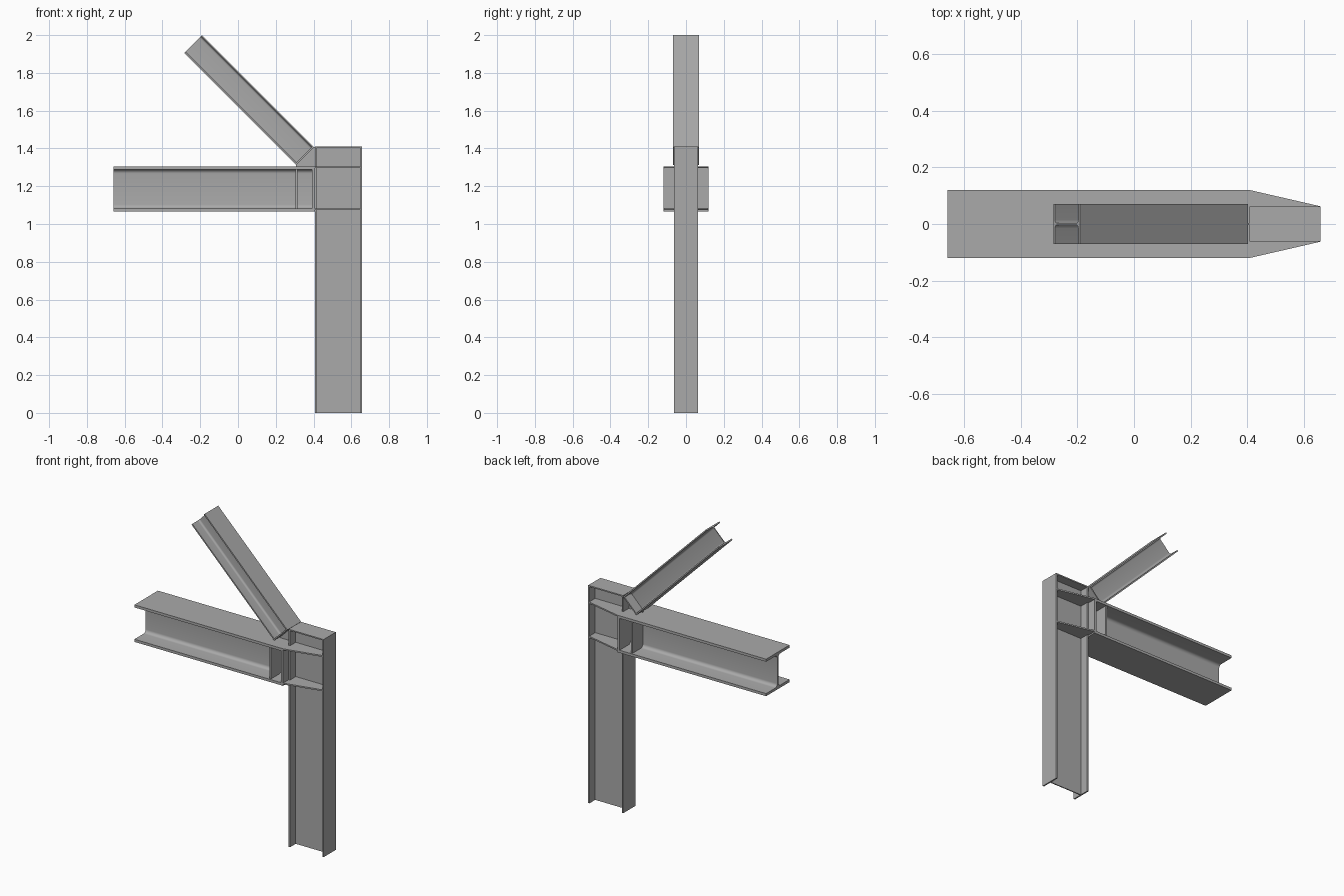
import bpy, bmesh, math
from mathutils import Matrix, Vector

if "Cube" in bpy.data.objects:
    bpy.data.objects.remove(bpy.data.objects["Cube"])

steel = bpy.data.materials.new("steel grey")
GREY = (0.4, 0.4, 0.4, 1)
steel.diffuse_color = GREY
steel.use_nodes = True
steel.node_tree.nodes["Principled BSDF"].inputs["Base Color"].default_value = GREY


def prism(name, outline, offset):
    """Extrude a closed outline of 3D points along an offset."""
    bm = bmesh.new()
    face = bm.faces.new([bm.verts.new(p) for p in outline])
    extruded = bmesh.ops.extrude_face_region(bm, geom=[face], use_keep_orig=True)
    top = [g for g in extruded["geom"] if isinstance(g, bmesh.types.BMVert)]
    bmesh.ops.translate(bm, verts=top, vec=Vector(offset))
    bmesh.ops.recalc_face_normals(bm, faces=bm.faces)
    mesh = bpy.data.meshes.new(name)
    bm.to_mesh(mesh)
    bm.free()
    mesh.materials.append(steel)
    obj = bpy.data.objects.new(name, mesh)
    bpy.context.collection.objects.link(obj)
    return obj


def box(name, x, y, z):
    """Plate given by its ranges along the three axes."""
    outline = [(x[0], y[0], z[0]), (x[1], y[0], z[0]), (x[1], y[1], z[0]), (x[0], y[1], z[0])]
    return prism(name, outline, (0, 0, z[1] - z[0]))


def i_section(name, start, axis, depth_dir, length, depth, width, flange, web, root=0):
    """Rolled I-section with optional root fillets, web in the plane y = 0."""
    w, d, t = width / 2, depth / 2, web / 2
    quarter = [(w, d), (w, d - flange)]
    if root:
        for i in range(7):
            a = math.pi / 2 * i / 6
            quarter.append((t + root * (1 - math.sin(a)), d - flange - root * (1 - math.cos(a))))
    else:
        quarter.append((t, d - flange))
    right = quarter + [(a, -b) for a, b in reversed(quarter)]
    profile = right + [(-a, b) for a, b in reversed(right)]
    axis, depth_dir = Vector(axis).normalized(), Vector(depth_dir).normalized()
    outline = [Vector(start) + Vector((0, a, 0)) + depth_dir * b for a, b in profile]
    obj = prism(name, outline, axis * length)
    if root:
        bpy.ops.object.select_all(action='DESELECT')
        obj.select_set(True)
        bpy.context.view_layer.objects.active = obj
        bpy.ops.object.shade_smooth_by_angle(angle=math.radians(30))
    return obj


# Main members
COL_L, COL_R, TOP = 0.407, 0.657, 1.41
i_section("column", ((COL_L + COL_R) / 2, 0, 0), (0, 0, 1), (1, 0, 0), TOP,
          COL_R - COL_L, 0.125, 0.009, 0.007)
i_section("beam", (-0.658, 0, 1.185), (1, 0, 0), (0, 0, 1), 1.05,
          0.24, 0.24, 0.017, 0.01, 0.021)
brace_end = Vector((0.355, 0, 1.36))
i_section("diagonal_brace", brace_end, (-1, 0, 1), (1, 0, 1), 0.838,
          0.133, 0.14, 0.0085, 0.0055, 0.012)

# Beam end plate and brace end plate
box("beam_end_plate", (0.392, COL_L), (-0.12, 0.12), (1.065, 1.305))
half = Vector((1, 0, 1)).normalized() * 0.0665
side = Vector((0, 0.07, 0))
prism("brace_end_plate",
      [brace_end - half - side, brace_end + half - side,
       brace_end + half + side, brace_end - half + side],
      Vector((-1, 0, 1)).normalized() * 0.008)

# Gusset filling the corner below the brace
prism("corner_gusset", [(0.308, -0.004, 1.313), (0.402, -0.004, 1.407), (COL_L, -0.004, 1.407),
                        (COL_L, -0.004, 1.304), (0.308, -0.004, 1.304)], (0, 0.008, 0))

# Column cap
box("column_cap_plate", (COL_L + 0.009, COL_R - 0.009), (-0.0625, 0.0625), (TOP - 0.008, TOP))

# Stiffeners on both faces of the webs
for s, label in ((-1, "front"), (1, "back")):
    box("beam_stiffener_" + label, (0.305, 0.315), sorted((s * 0.005, s * 0.112)), (1.082, 1.288))
    for z, level in ((1.074, "lower"), (1.296, "upper")):
        prism(f"tapered_stiffener_{level}_{label}",
              [(COL_L, s * 0.003, z), (COL_L, s * 0.12, z),
               (COL_R, s * 0.0625, z), (COL_R, s * 0.003, z)], (0, 0, 0.009))
